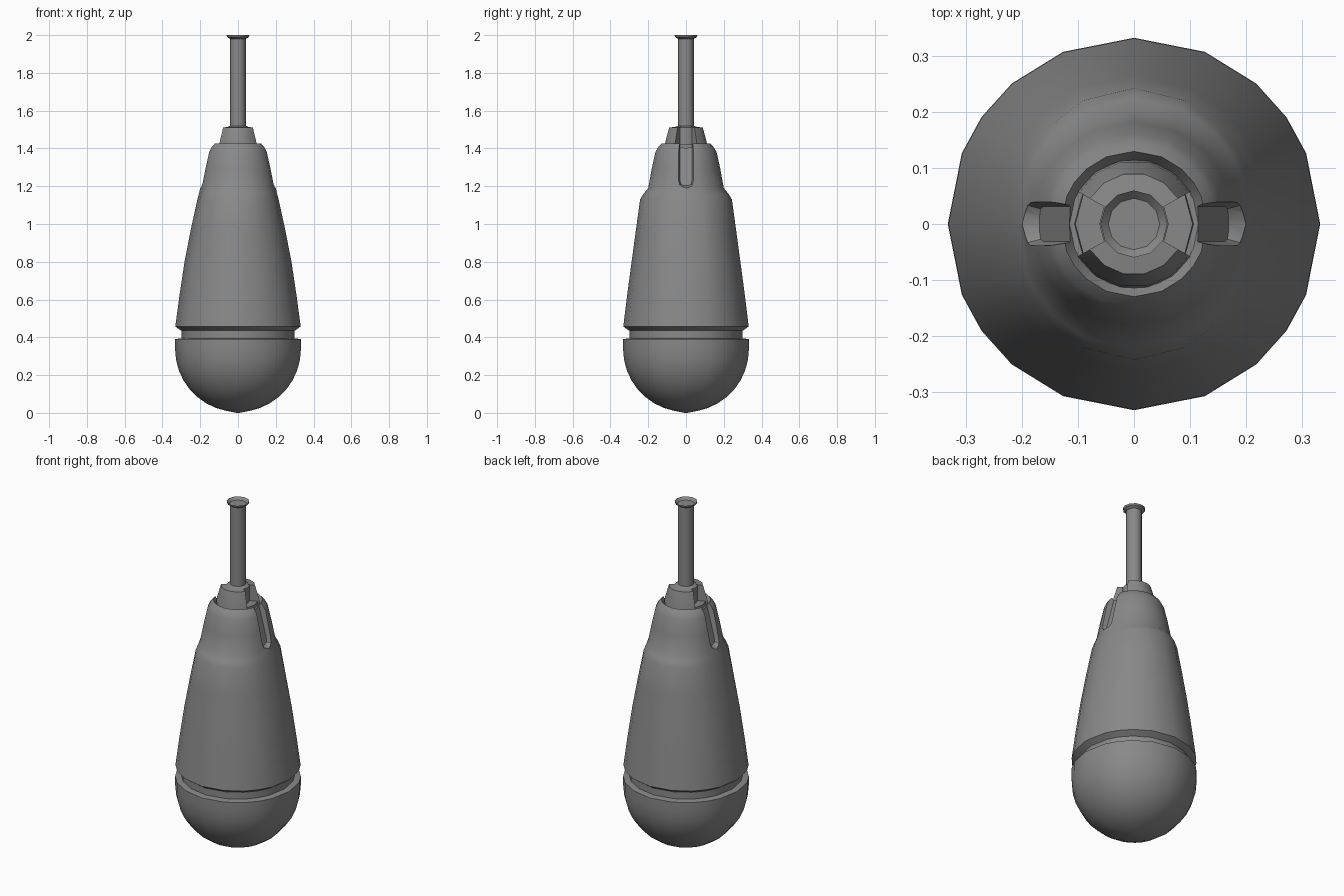
import bpy, bmesh
from math import sin, cos, pi, radians

if "Cube" in bpy.data.objects:
    bpy.data.objects.remove(bpy.data.objects["Cube"])

GREY = (0.25, 0.25, 0.25, 1)
metal = bpy.data.materials.new("plain_grey")
metal.use_nodes = True
metal.diffuse_color = GREY
metal.node_tree.nodes["Principled BSDF"].inputs["Base Color"].default_value = GREY

# Uneven twenty-sided outline, mirrored in both directions
QUARTER = [0, 22.4, 35, 49, 67.6]
ANGLES = [radians(a) for a in QUARTER + [90] + [180 - q for q in QUARTER[:0:-1]]]
ANGLES += [a + pi for a in ANGLES]


def even(n):
    return [2 * pi * i / n for i in range(n)]


def finish(name, bm, angle=35):
    bmesh.ops.remove_doubles(bm, verts=bm.verts, dist=0.0001)
    bmesh.ops.recalc_face_normals(bm, faces=bm.faces)
    mesh = bpy.data.meshes.new(name)
    bm.to_mesh(mesh)
    bm.free()
    mesh.materials.append(metal)
    ob = bpy.data.objects.new(name, mesh)
    bpy.context.collection.objects.link(ob)
    smooth(ob, angle)
    return ob


def smooth(ob, angle):
    bpy.ops.object.select_all(action='DESELECT')
    ob.select_set(True)
    bpy.context.view_layer.objects.active = ob
    bpy.ops.object.shade_smooth_by_angle(angle=radians(angle))


def loft(bm, rings):
    """Skin a stack of closed rings and cap both ends."""
    loops = [[bm.verts.new(p) for p in ring] for ring in rings]
    n = len(loops[0])
    for low, high in zip(loops, loops[1:]):
        for i in range(n):
            j = (i + 1) % n
            bm.faces.new((low[i], low[j], high[j], high[i]))
    bm.faces.new(loops[0][::-1])
    bm.faces.new(loops[-1])


def turned(name, profile, angles, angle=35):
    """Profile rows are (x radius, y radius, height)."""
    bm = bmesh.new()
    rings = []
    for rx, ry, z in profile:
        ring = []
        for a in angles:
            r = rx + (ry - rx) * sin(a) ** 2
            ring.append((r * cos(a), r * sin(a), z))
        rings.append(ring)
    loft(bm, rings)
    return finish(name, bm, angle)


# Round lower bowl
bowl = [(0.333 * sin(t), 0.333 * sin(t), 0.338 - 0.333 * cos(t))
        for t in [0.02 + (pi / 2 - 0.02) * i / 9 for i in range(10)]]
bowl[0] = (bowl[0][0], bowl[0][1], 0)
bowl += [(0.333, 0.333, 0.39), (0.30, 0.30, 0.395)]
turned("lower_bowl", bowl, ANGLES)

# Tapered body with front and back shoulders
body = turned("body", [
    (0.30, 0.30, 0.38), (0.30, 0.30, 0.435), (0.332, 0.332, 0.457),
    (0.31, 0.312, 0.62), (0.283, 0.288, 0.80), (0.25, 0.265, 0.97),
    (0.215, 0.243, 1.13), (0.207, 0.225, 1.16), (0.20, 0.20, 1.19), (0.18, 0.182, 1.29),
    (0.16, 0.162, 1.38), (0.148, 0.148, 1.405), (0.13, 0.13, 1.425), (0.115, 0.115, 1.40)],
    ANGLES)

# Side grooves cut down from the collar
outline = [(0.042, 1.50)]
outline += [(0.042 * cos(t), 1.225 - 0.038 * sin(t)) for t in [pi * i / 6 for i in range(7)]]
outline += [(-0.042, 1.50)]
for side in (-1, 1):
    bm = bmesh.new()
    floor = []
    for y, z in outline:
        zi = max(z, 1.20) + 0.005
        floor.append((side * (0.17 - 0.27 * (zi - 1.20)), y * 0.75, zi))
    outer = [(side * (0.205 - 0.22 * (z - 1.19)), y, z) for y, z in outline]
    far = [(side * 0.35, y, z) for y, z in outline]
    loft(bm, [floor, outer, far])
    cutter = finish("groove_cutter", bm)
    cutter.hide_render = True
    cut = body.modifiers.new("groove", 'BOOLEAN')
    cut.object = cutter
    cut.solver = 'EXACT'
    bpy.context.view_layer.objects.active = body
    bpy.ops.object.modifier_apply(modifier=cut.name)
    bpy.data.objects.remove(cutter)
smooth(body, 35)

# Collar: core and two petals with gaps at the sides
turned("collar_core", [(0.062, 0.062, 1.38), (0.062, 0.062, 1.51), (0.042, 0.042, 1.52)], even(12))
turned("collar_floor", [(0.108, 0.108, 1.38), (0.105, 0.105, 1.42)], even(12))
for name, start in (("back_petal", 30), ("front_petal", 210)):
    bm = bmesh.new()
    sections = []
    for i in range(6):
        a = radians(start + 24 * i)
        sections.append([(r * cos(a), r * sin(a), z) for r, z in
                         ((0.055, 1.39), (0.117, 1.39), (0.113, 1.43), (0.091, 1.51), (0.055, 1.515))])
    loft(bm, sections)
    finish(name, bm, 30)

# Thin tube with a flared, dished lip
turned("tube", [(0.042, 0.042, 1.45), (0.042, 0.042, 1.98), (0.058, 0.058, 1.99),
                (0.060, 0.060, 2.0), (0.046, 0.046, 1.985)], even(12))
